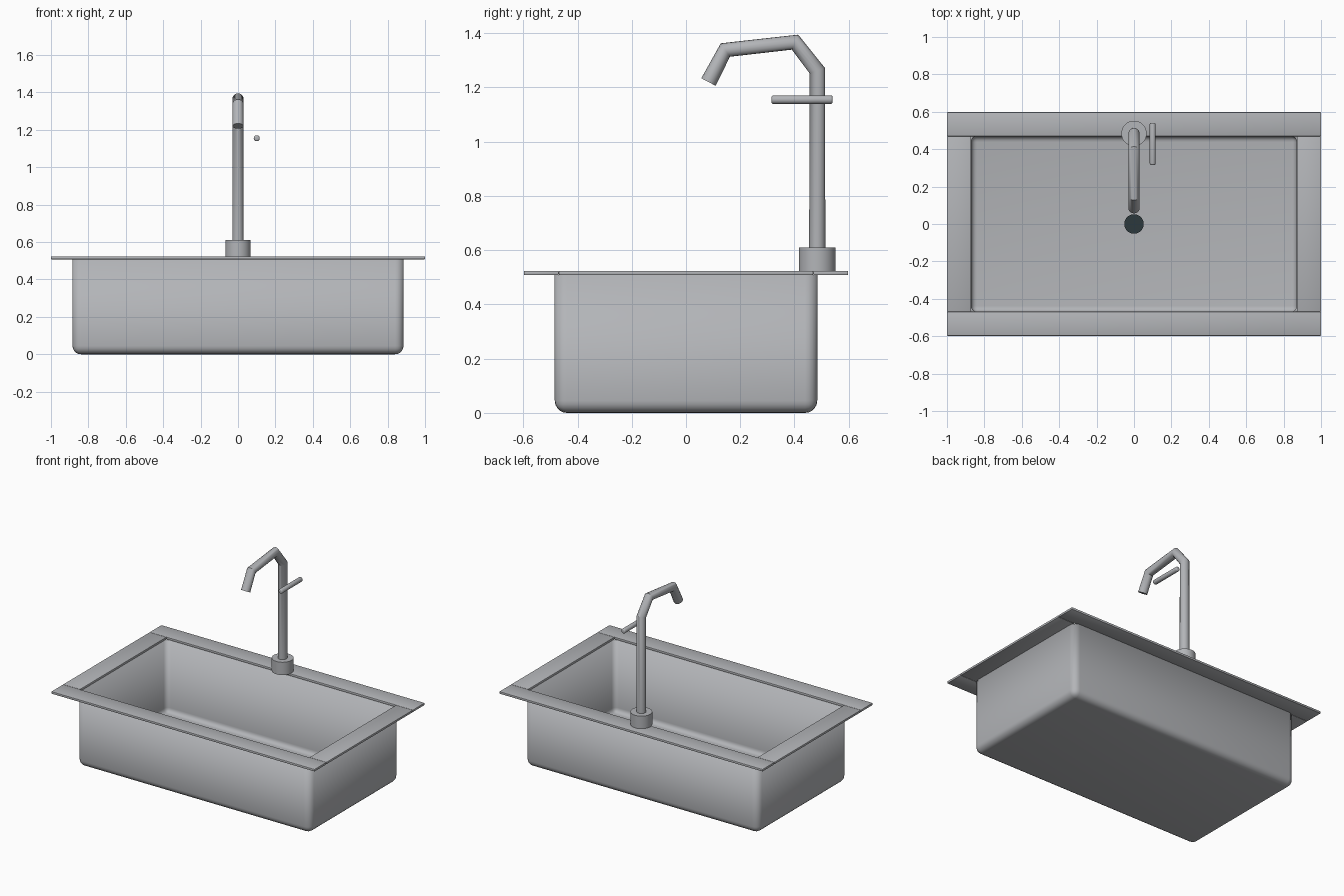
import bpy
import bmesh
from math import pi, radians
from mathutils import Matrix

cube = bpy.data.objects.get("Cube")
if cube:
    bpy.data.objects.remove(cube, do_unlink=True)


def make_material(name, color):
    mat = bpy.data.materials.new(name)
    mat.use_nodes = True
    mat.diffuse_color = color
    mat.node_tree.nodes["Principled BSDF"].inputs["Base Color"].default_value = color
    return mat


steel = make_material("brushed steel", (0.45, 0.46, 0.48, 1))
dark = make_material("dark drain", (0.025, 0.04, 0.045, 1))


def finish(name, bm, mat):
    mesh = bpy.data.meshes.new(name)
    bm.to_mesh(mesh)
    bm.free()
    mesh.materials.append(mat)
    obj = bpy.data.objects.new(name, mesh)
    bpy.context.collection.objects.link(obj)
    smooth(obj)
    return obj


def smooth(obj):
    bpy.ops.object.select_all(action='DESELECT')
    obj.select_set(True)
    bpy.context.view_layer.objects.active = obj
    bpy.ops.object.shade_smooth_by_angle(angle=radians(35))


def box(center, size):
    bm = bmesh.new()
    bmesh.ops.create_cube(bm, size=1)
    bmesh.ops.scale(bm, vec=size, verts=bm.verts)
    bmesh.ops.translate(bm, vec=center, verts=bm.verts)
    return bm


def cylinder(name, center, radius, depth, mat, rotation=Matrix(), bevel=0):
    bm = bmesh.new()
    bmesh.ops.create_cone(bm, cap_ends=True, segments=32, radius1=radius,
                          radius2=radius, depth=depth)
    if bevel:
        rims = [e for e in bm.edges
                if abs(e.verts[0].co.z - e.verts[1].co.z) < 1e-4]
        bmesh.ops.bevel(bm, geom=rims, offset=bevel, segments=3,
                        profile=0.5, affect='EDGES')
    bmesh.ops.transform(bm, matrix=Matrix.Translation(center) @ rotation, verts=bm.verts)
    return finish(name, bm, mat)


# Basin: open box with rounded corners and a thin wall
W, D, RIM_LOW, RIM_TOP, WALL = 0.885, 0.484, 0.508, 0.524, 0.015
bm = box((0, 0, RIM_LOW / 2), (2 * W, 2 * D, RIM_LOW))
bmesh.ops.delete(bm, geom=[f for f in bm.faces if f.normal.z > 0.9], context='FACES')
edges = [e for e in bm.edges if not e.is_boundary]
bmesh.ops.bevel(bm, geom=edges, offset=0.045, segments=5, profile=0.5, affect='EDGES')
basin = finish("basin", bm, steel)
shell = basin.modifiers.new("wall", 'SOLIDIFY')
shell.thickness = WALL
shell.offset = -1

# Rim: four flat strips around the opening
OUT_X, OUT_Y, IN_X, IN_Y = 1.0, 0.598, 0.871, 0.469
mid_z, thick = (RIM_LOW + RIM_TOP) / 2, RIM_TOP - RIM_LOW


def strip(name, center, size):
    bm = box(center, size)
    bmesh.ops.bevel(bm, geom=bm.edges[:], offset=0.004, segments=2,
                    profile=0.5, affect='EDGES')
    finish(name, bm, steel)


for side, word in ((-1, "front"), (1, "back")):
    strip(word + "_rim", (0, side * (OUT_Y + IN_Y) / 2, mid_z),
          (2 * OUT_X, OUT_Y - IN_Y, thick))
for side, word in ((-1, "right"), (1, "left")):
    strip(word + "_rim", (side * (OUT_X + IN_X) / 2, 0, mid_z),
          (OUT_X - IN_X, 2 * IN_Y, thick))

# Drain in the floor
cylinder("drain", (0, 0, WALL + 0.004), 0.052, 0.008, dark)

# Tap base, and lever beside the pipe
TAP_Y = 0.484
cylinder("tap_base", (0, TAP_Y, 0.566), 0.068, 0.088, steel)
cylinder("tap_lever", (0.1, 0.428, 1.155), 0.016, 0.226, steel,
         Matrix.Rotation(pi / 2, 4, 'X'), bevel=0.008)

# Tap pipe: bent tube with sharp corners
path = [(TAP_Y, 0.55), (TAP_Y, 1.262), (0.402, 1.367), (0.145, 1.338), (0.083, 1.22)]
curve = bpy.data.curves.new("tap_pipe", 'CURVE')
curve.dimensions = '3D'
curve.bevel_depth = 0.03
curve.bevel_resolution = 6
curve.use_fill_caps = True
spline = curve.splines.new('POLY')
spline.points.add(len(path) - 1)
for point, (y, z) in zip(spline.points, path):
    point.co = (0, y, z, 1)
curve.materials.append(steel)
pipe = bpy.data.objects.new("tap_pipe", curve)
bpy.context.collection.objects.link(pipe)
bpy.ops.object.select_all(action='DESELECT')
pipe.select_set(True)
bpy.context.view_layer.objects.active = pipe
bpy.ops.object.convert(target='MESH')
smooth(bpy.context.object)
